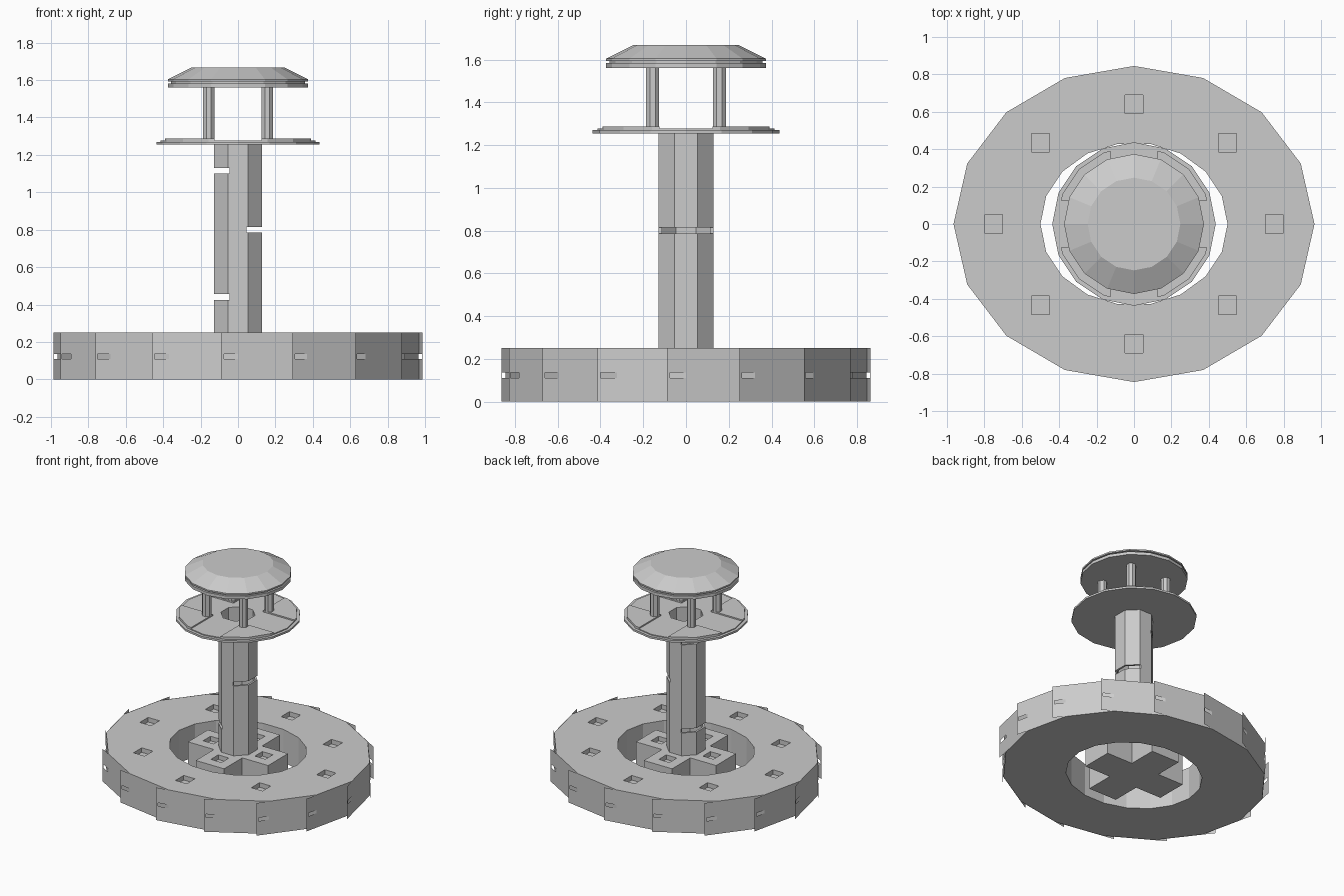
import bpy, bmesh
from math import cos, sin, pi

if "Cube" in bpy.data.objects:
    bpy.data.objects.remove(bpy.data.objects["Cube"])

def ring(rx, ry, n, z, rot=0.0):
    return [(rx * cos(2 * pi * i / n + rot), ry * sin(2 * pi * i / n + rot), z) for i in range(n)]

def make(name, bm):
    bmesh.ops.recalc_face_normals(bm, faces=bm.faces)
    me = bpy.data.meshes.new(name)
    bm.to_mesh(me)
    bm.free()
    ob = bpy.data.objects.new(name, me)
    bpy.context.collection.objects.link(ob)
    return ob

def loft(name, rings, cap=True, closed=False):
    bm = bmesh.new()
    vs = [[bm.verts.new(p) for p in r] for r in rings]
    n = len(vs[0])
    pairs = list(zip(vs, vs[1:])) + ([(vs[-1], vs[0])] if closed else [])
    for a, b in pairs:
        for i in range(n):
            j = (i + 1) % n
            bm.faces.new((a[i], a[j], b[j], b[i]))
    if cap and not closed:
        bm.faces.new(vs[0])
        bm.faces.new(vs[-1])
    return make(name, bm)

def boxes(name, items):
    bm = bmesh.new()
    for c, s in items:
        r = bmesh.ops.create_cube(bm, size=1)
        bmesh.ops.scale(bm, vec=s, verts=r["verts"])
        bmesh.ops.translate(bm, vec=c, verts=r["verts"])
    return make(name, bm)

def cut(ob, *cutters):
    for c in cutters:
        m = ob.modifiers.new("cut", 'BOOLEAN')
        m.operation, m.object, m.solver = 'DIFFERENCE', c, 'EXACT'
        c.hide_render = True
        c.hide_set(True)
    # apply, then discard the cutters
    dg = bpy.context.evaluated_depsgraph_get()
    me = bpy.data.meshes.new_from_object(ob.evaluated_get(dg))
    ob.modifiers.clear()
    ob.data = me
    for c in cutters:
        bpy.data.objects.remove(c)

H = 0.25
RX, RY = 0.965, 0.845

# base ring with central opening and shallow square sockets
base = loft("base_ring", [ring(RX, RY, 16, 0), ring(RX, RY, 16, H)])
hole = loft("hole_cutter", [ring(0.5, 0.435, 18, -0.1), ring(0.5, 0.435, 18, H + 0.1)])
spots = [(0.75, 0), (-0.75, 0), (0, 0.64), (0, -0.64)] + [(a * 0.5, b * 0.435) for a in (1, -1) for b in (1, -1)]
sockets = boxes("socket_cutter", [((x, y, H), (0.095, 0.1, 0.07)) for x, y in spots])
cut(base, hole, sockets)

# slotted rim panels, each running past its corner
bm = bmesh.new()
pts = ring(RX + 0.002, RY + 0.002, 16, 0)
for i in range(16):
    (ax, ay, _), (bx, by, _) = pts[i], pts[(i + 1) % 16]
    length = ((ax - bx) ** 2 + (ay - by) ** 2) ** 0.5
    ux, uy = (ax - bx) / length, (ay - by) / length
    tip = (ax + ux * 0.092, ay + uy * 0.092)
    inner = (ax + ux * 0.077, ay + uy * 0.077)
    for p, q, z0, z1 in ((tip, (bx, by), 0, 0.11), (tip, (bx, by), 0.135, H), (tip, inner, 0.11, 0.135)):
        bm.faces.new([bm.verts.new(v) for v in ((*p, z0), (*q, z0), (*q, z1), (*p, z1))])
make("rim_panels", bm)

# cross-shaped hub with four sockets
L, W = 0.34, 0.12
outline = [(L, -W), (L, W), (W, W), (W, L), (-W, L), (-W, W),
           (-L, W), (-L, -W), (-W, -W), (-W, -L), (W, -L), (W, -W)]
hub = loft("hub_cross", [[(x, y, z) for x, y in outline] for z in (0, H)])
cut(hub, boxes("hub_cutter", [((x, y, H), (0.09, 0.09, 0.07))
                              for x, y in ((0.22, 0), (-0.22, 0), (0, 0.22), (0, -0.22))]))

# hollow eight-sided column with alternating notches
r0, r1, t = 0.138, 0.122, pi / 8
column = loft("column", [ring(r0, r0, 8, H, t), ring(r0, r0, 8, 1.26, t),
                         ring(r1, r1, 8, 1.26, t), ring(r1, r1, 8, H, t)], closed=True)
cut(column, boxes("notch_cutter", [((s * 0.11, 0, z), (0.13, 0.4, 0.03))
                                   for s, z in ((-1, 0.44), (1, 0.8), (-1, 1.115))]))

# gallery plate with stepped edge, central opening and cross channels
plate = loft("gallery_plate", [ring(r, r, 16, z) for r, z in
                               ((0.437, 1.255), (0.437, 1.27), (0.415, 1.27), (0.415, 1.287))])
well = loft("well_cutter", [ring(r1, r1, 8, z, t) for z in (1.2, 1.35)])
chan_x = boxes("channel_x_cutter", [((0, 0, 1.293), (1, 0.25, 0.032))])
chan_y = boxes("channel_y_cutter", [((0, 0, 1.293), (0.25, 1, 0.032))])
cut(plate, well, chan_x, chan_y)

# four posts
for i, (x, y) in enumerate([(a, b) for a in (-1, 1) for b in (-1, 1)]):
    post = loft(f"post_{i + 1}", [ring(0.033, 0.033, 8, z, t) for z in (1.27, 1.57)])
    post.location = (x * 0.156, y * 0.156, 0)

# roof with grooved rim
loft("roof", [ring(r, r, 16, z) for r, z in
              ((0.374, 1.56), (0.374, 1.583), (0.358, 1.583), (0.358, 1.593),
               (0.374, 1.593), (0.374, 1.604), (0.248, 1.667))])
